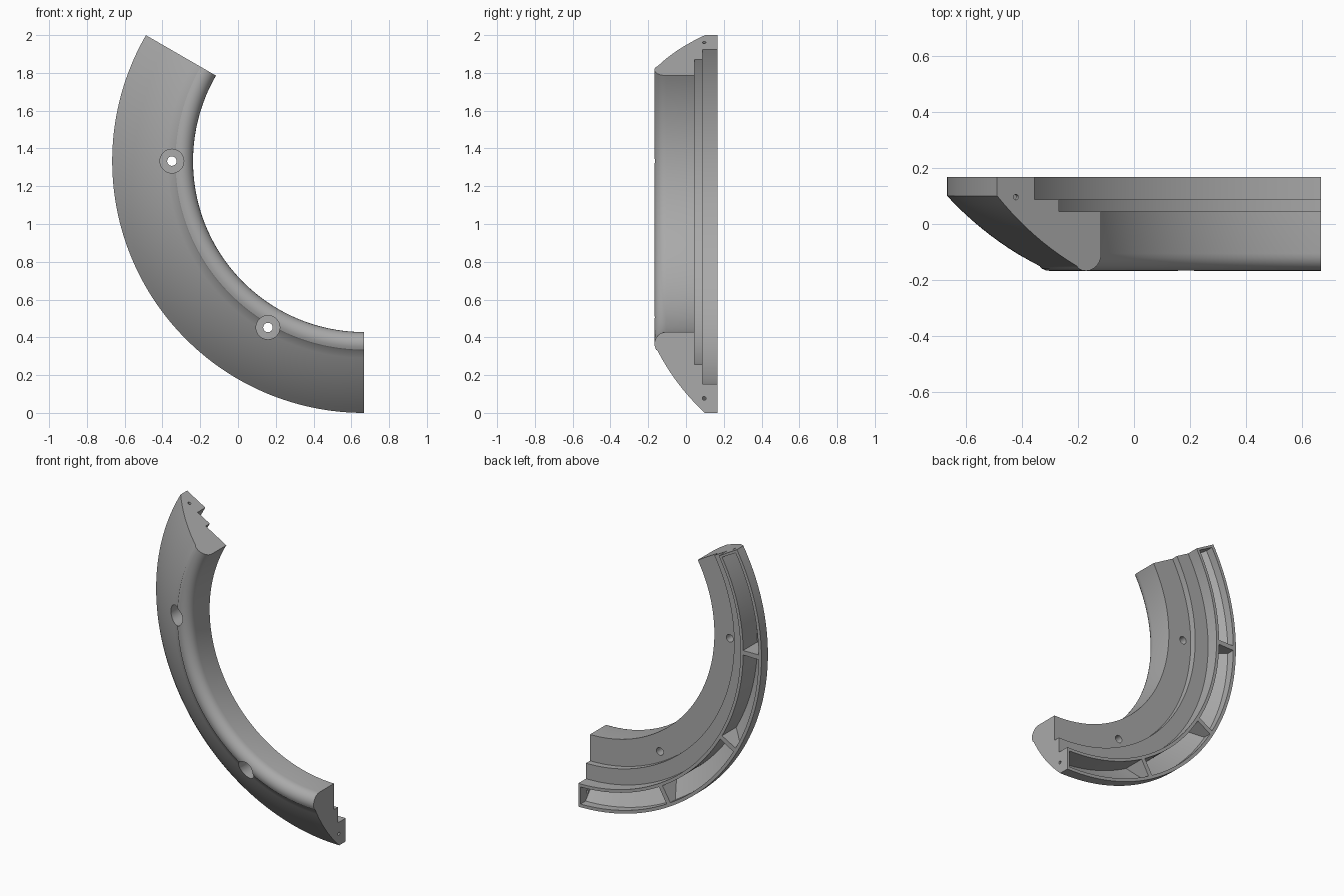
import bpy, bmesh
from math import radians, cos, sin, pi
from mathutils import Vector, Matrix

cube = bpy.data.objects.get("Cube")
if cube:
    bpy.data.objects.remove(cube, do_unlink=True)

CX, CZ = 0.667, 1.333          # centre of the ring
START, END = 150, 270          # arc covered, in degrees
BACK = 0.167

grey = bpy.data.materials.new("mid grey")
grey.use_nodes = True
colour = (0.40, 0.40, 0.40, 1)
grey.diffuse_color = colour
grey.node_tree.nodes["Principled BSDF"].inputs["Base Color"].default_value = colour


def on_ring(radius, y, degrees):
    a = radians(degrees)
    return Vector((CX + radius * cos(a), y, CZ + radius * sin(a)))


def to_object(name, bm):
    bmesh.ops.recalc_face_normals(bm, faces=bm.faces)
    mesh = bpy.data.meshes.new(name)
    bm.to_mesh(mesh)
    bm.free()
    mesh.materials.append(grey)
    obj = bpy.data.objects.new(name, mesh)
    bpy.context.collection.objects.link(obj)
    return obj


def sweep(name, profile, a0, a1, steps):
    """Revolve a closed (radius, y) profile through part of the ring."""
    bm = bmesh.new()
    rings = [[bm.verts.new(on_ring(r, y, a0 + (a1 - a0) * i / steps))
              for r, y in profile] for i in range(steps + 1)]
    n = len(profile)
    for p, q in zip(rings, rings[1:]):
        for j in range(n):
            k = (j + 1) % n
            bm.faces.new((p[j], p[k], q[k], q[j]))
    bm.faces.new(rings[0])
    bm.faces.new(rings[-1])
    return to_object(name, bm)


def rod(name, centre, direction, radius, length, sides=32):
    bm = bmesh.new()
    turn = Vector(direction).to_track_quat('Z', 'Y').to_matrix().to_4x4()
    bmesh.ops.create_cone(bm, cap_ends=True, segments=sides, radius1=radius,
                          radius2=radius, depth=length,
                          matrix=Matrix.Translation(centre) @ turn)
    return to_object(name, bm)


# Cross-section: stepped back, bowed outer slope, rounded nose
profile = [(0.905, 0.045), (1.078, 0.045), (1.078, 0.087), (1.18, 0.087),
           (1.18, BACK), (1.333, BACK), (1.333, 0.10)]
slope_a, slope_b = Vector((1.333, 0.10)), Vector((1.005, -0.150))
bow = Vector((0.6, -0.8)) * 0.018
for i in range(1, 11):
    t = i / 10
    profile.append(tuple(slope_a.lerp(slope_b, t) + bow * 4 * t * (1 - t)))
for i in range(9):
    a = radians(-60 - 120 * i / 8)
    profile.append((0.967 + 0.062 * cos(a), -0.105 + 0.062 * sin(a)))
body = sweep("ring_segment", profile, START, END, 96)

# Pockets in the back of the rim, leaving ribs between them
cutters = []
pocket = [(1.20, BACK + 0.02), (1.312, BACK + 0.02), (1.312, 0.115), (1.20, 0.02)]
for i in range(4):
    a = START + 30 * i
    cutters.append(sweep("pocket_cutter", pocket, a + 0.7, a + 29.3, 24))

# Counterbored screw holes through the face
for a in (180, 240):
    cutters.append(rod("screw_hole_cutter", on_ring(1.017, 0, a), (0, 1, 0), 0.025, 0.8))
    cutters.append(rod("counterbore_cutter", on_ring(1.017, -0.215, a), (0, 1, 0), 0.063, 0.4))

# Small pin holes in the end faces
for a in (START, END):
    along = (-sin(radians(a)), 0, cos(radians(a)))
    cutters.append(rod("pin_hole_cutter", on_ring(1.256, 0.096, a), along, 0.01, 0.07, 16))

bpy.ops.object.select_all(action='DESELECT')
body.select_set(True)
bpy.context.view_layer.objects.active = body
for cutter in cutters:
    mod = body.modifiers.new("cut", 'BOOLEAN')
    mod.operation = 'DIFFERENCE'
    mod.solver = 'EXACT'
    mod.object = cutter
    bpy.ops.object.modifier_apply(modifier=mod.name)
    bpy.data.objects.remove(cutter, do_unlink=True)

bpy.ops.object.shade_smooth_by_angle(angle=radians(25))
